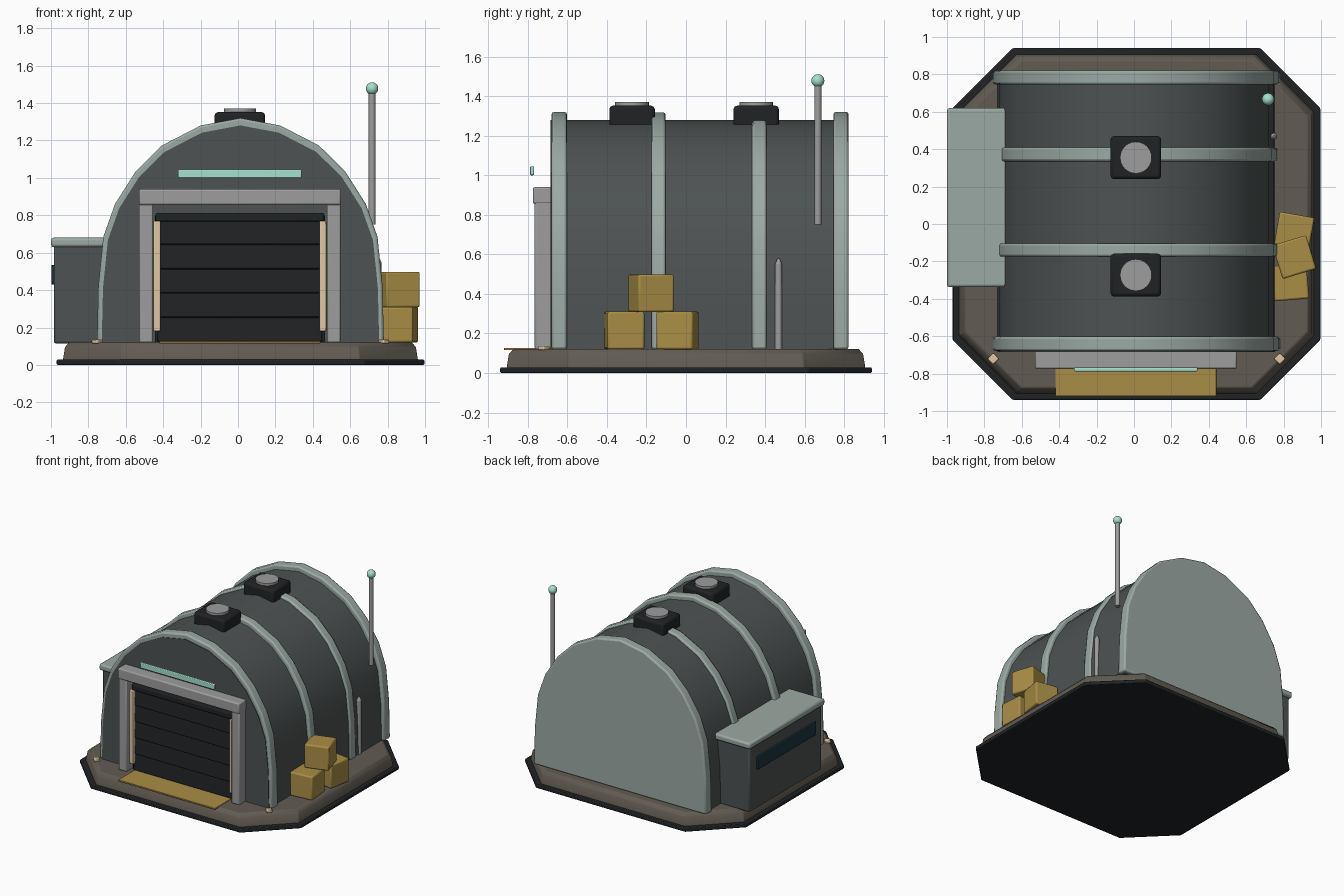
import bpy, bmesh, math
from mathutils import Vector

if "Cube" in bpy.data.objects:
    bpy.data.objects.remove(bpy.data.objects["Cube"])

CX = 0.013  # centre line of the hangar


def mat(name, r, g, b):
    m = bpy.data.materials.new(name)
    m.diffuse_color = (r, g, b, 1)
    m.use_nodes = True
    m.node_tree.nodes["Principled BSDF"].inputs["Base Color"].default_value = m.diffuse_color
    return m


HULL = mat("hull_grey", 0.075, 0.085, 0.085)
RIB = mat("pale_green_grey", 0.33, 0.40, 0.37)
BLACK = mat("black", 0.014, 0.016, 0.018)
METAL = mat("metal", 0.34, 0.34, 0.34)
YELLOW = mat("ochre", 0.40, 0.27, 0.06)
BROWN = mat("pad_brown", 0.12, 0.105, 0.085)
BEIGE = mat("warm_light", 0.75, 0.58, 0.36)
CYAN = mat("mint_light", 0.38, 0.75, 0.62)
GLASS = mat("dark_glass", 0.01, 0.035, 0.045)


def finish(ob, material, bevel=0.0, segments=2):
    ob.data.materials.append(material)
    if bevel:
        mod = ob.modifiers.new("bevel", 'BEVEL')
        mod.width, mod.segments = bevel, segments
        mod.limit_method, mod.angle_limit = 'ANGLE', math.radians(40)
    bpy.ops.object.select_all(action='DESELECT')
    ob.select_set(True)
    bpy.context.view_layer.objects.active = ob
    bpy.ops.object.shade_smooth_by_angle(angle=math.radians(35))
    return ob


def box(name, x, y, z, material, bevel=0.008, rot=(0, 0, 0)):
    """Box from (min, max) pairs, turned about its centre."""
    bpy.ops.mesh.primitive_cube_add(size=1)
    ob = bpy.context.object
    ob.name = name
    for v in ob.data.vertices:
        v.co = Vector((v.co.x * (x[1] - x[0]), v.co.y * (y[1] - y[0]), v.co.z * (z[1] - z[0])))
    ob.location = [(a + b) / 2 for a, b in (x, y, z)]
    ob.rotation_euler = rot
    return finish(ob, material, bevel)


def rod(name, x, y, z0, z1, r, material, sides=16, r2=None):
    bpy.ops.mesh.primitive_cone_add(vertices=sides, radius1=r, radius2=r if r2 is None else r2,
                                    depth=z1 - z0, location=(x, y, (z0 + z1) / 2))
    ob = bpy.context.object
    ob.name = name
    return finish(ob, material)


def loft(name, rings, material, bevel=0.0):
    """Closed solid skinned through rings of equal point count."""
    bm = bmesh.new()
    loops = [[bm.verts.new(p) for p in ring] for ring in rings]
    n = len(loops[0])
    for a, b in zip(loops, loops[1:]):
        for i in range(n):
            bm.faces.new((a[i], a[(i + 1) % n], b[(i + 1) % n], b[i]))
    bm.faces.new(loops[0])
    bm.faces.new(loops[-1])
    bmesh.ops.recalc_face_normals(bm, faces=bm.faces)
    me = bpy.data.meshes.new(name)
    bm.to_mesh(me)
    bm.free()
    ob = bpy.data.objects.new(name, me)
    bpy.context.collection.objects.link(ob)
    return finish(ob, material, bevel)


def octagon(hx, hy, c, z):
    q = [(hx, hy - c), (hx - c, hy), (c - hx, hy), (-hx, hy - c)]
    return [(CX + x, y, z) for x, y in q + [(-x, -y) for x, y in q]]


HALF = [(0.767, 0.12), (0.76, 0.42), (0.733, 0.685), (0.67, 0.862), (0.56, 1.035),
        (0.42, 1.173), (0.213, 1.28)]
ARCH = HALF + [(0, 1.32)] + [(-x, z) for x, z in reversed(HALF)]


def arch(name, y0, y1, s, material, bevel=0.0):
    rings = [[(CX + x * s, y, 0.12 + (z - 0.12) * s) for x, z in ARCH] for y in (y0, y1)]
    return loft(name, rings, material, bevel)


# Ground pad
loft("pad_skirt", [octagon(0.983, 0.94, 0.32, 0), octagon(0.983, 0.94, 0.32, 0.028)], BLACK, 0.006)
loft("pad_slab", [octagon(0.95, 0.908, 0.31, 0.02), octagon(0.938, 0.896, 0.306, 0.095),
                  octagon(0.915, 0.873, 0.298, 0.122)], BROWN, 0.005)

# Vaulted hull and its ribs
arch("hull", -0.685, 0.79, 0.967, HULL)
for i, (y0, y1, s) in enumerate([(-0.68, -0.602, 1), (-0.175, -0.103, 0.998),
                                 (0.335, 0.408, 0.984), (0.745, 0.822, 1)]):
    arch(f"rib_{i + 1}", y0, y1, s, RIB, 0.012)

# Door frame, shutter and light strips
DX = 0.01
for side, s in (("left", -1), ("right", 1)):
    def span(a, b):
        return sorted((DX + s * a, DX + s * b))
    box(f"door_post_{side}", span(0.465, 0.538), (-0.765, -0.67), (0.12, 0.87), METAL)
    box(f"door_light_{side}", span(0.425, 0.462), (-0.735, -0.68), (0.18, 0.77), BEIGE, 0.005)
    box(f"pad_light_{side}", (CX + s * 0.766 - 0.022, CX + s * 0.766 + 0.022), (-0.742, -0.698),
        (0.115, 0.137), BEIGE, 0.005, (0, 0, math.pi / 4))
box("door_lintel", (-0.53, 0.55), (-0.775, -0.67), (0.855, 0.94), METAL, 0.01)
box("door_panel", (-0.445, 0.465), (-0.697, -0.67), (0.12, 0.80), BLACK, 0)
for i in range(5):
    z = 0.125 + i * 0.13
    box(f"shutter_slat_{i + 1}", (-0.43, 0.45), (-0.712, -0.69), (z, z + 0.126), BLACK, 0.006,
        (math.radians(-4), 0, 0))
box("shutter_housing", (-0.44, 0.46), (-0.725, -0.68), (0.768, 0.813), BLACK)
box("sign_light", (-0.32, 0.34), (-0.788, -0.768), (1.0, 1.045), CYAN, 0.005)
box("threshold_mat", (-0.42, 0.44), (-0.92, -0.69), (0.115, 0.127), YELLOW, 0.002)

# Side annexe
box("annexe_body", (-0.985, -0.66), (-0.315, 0.60), (0.115, 0.64), HULL, 0.012)
box("annexe_lid", (-1.0, -0.66), (-0.338, 0.62), (0.63, 0.68), RIB, 0.014)
box("annexe_window", (-0.998, -0.97), (-0.23, 0.51), (0.43, 0.535), GLASS, 0.004)

# Roof vents
for i, y in enumerate((-0.273, 0.355)):
    box(f"vent_box_{i + 1}", (-0.125, 0.145), (y - 0.115, y + 0.115), (1.23, 1.352), BLACK, 0.018)
    rod(f"vent_cap_{i + 1}", 0.01, y, 1.34, 1.371, 0.085, METAL, 24)

# Antenna and wall pipe
rod("antenna_mast", 0.717, 0.667, 0.75, 1.46, 0.018, METAL)
bpy.ops.mesh.primitive_uv_sphere_add(segments=16, ring_count=10, radius=0.033,
                                     location=(0.717, 0.667, 1.478))
bpy.context.object.name = "antenna_beacon"
finish(bpy.context.object, CYAN)
rod("wall_pipe", 0.748, 0.468, 0.12, 0.55, 0.018, METAL)
rod("wall_pipe_tip", 0.748, 0.468, 0.55, 0.58, 0.018, METAL, 16, 0.005)

# Crates
for i, (x, y, z, a) in enumerate([(0.835, -0.312, 0.12, 5), (0.856, -0.043, 0.12, -10),
                                  (0.857, -0.177, 0.308, 17)]):
    box(f"crate_{i + 1}", (x - 0.094, x + 0.094), (y - 0.094, y + 0.094), (z, z + 0.19),
        YELLOW, 0.01, (0, 0, math.radians(a)))
